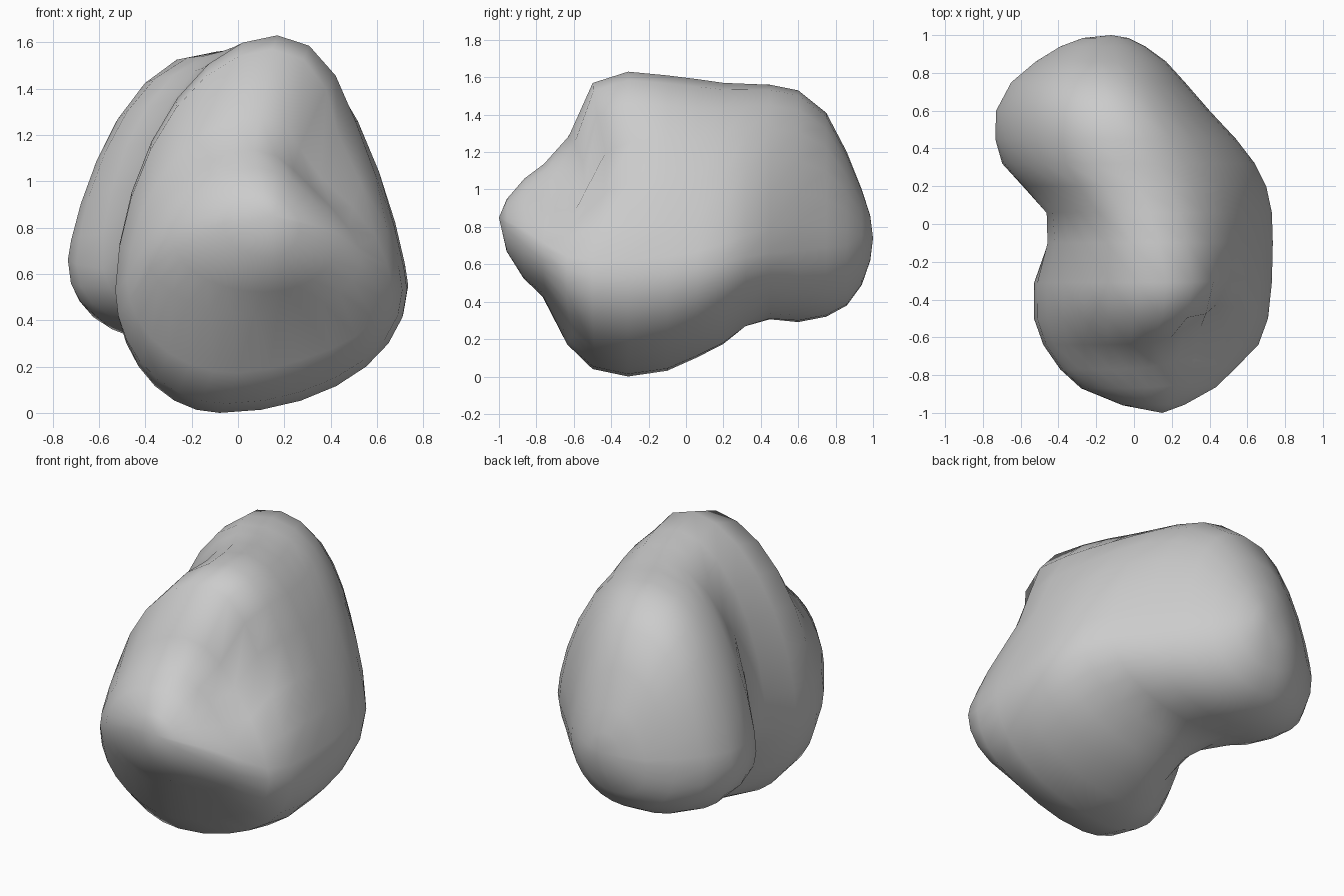
import bpy, bmesh, math
from mathutils import Vector

# Cross-sections along y: y, x_left, x_right, z_low, z_high, x_of_top, x_of_bottom, z_of_sides
SECTIONS = [
    (-0.96, -0.06, 0.27, 0.67, 0.95, 0.11, 0.15, 0.82),
    (-0.87, -0.28, 0.44, 0.52, 1.06, 0.09, 0.12, 0.76),
    (-0.77, -0.39, 0.54, 0.42, 1.14, 0.08, 0.08, 0.68),
    (-0.64, -0.48, 0.66, 0.17, 1.29, 0.11, 0.00, 0.58),
    (-0.50, -0.53, 0.71, 0.04, 1.57, 0.15, -0.05, 0.53),
    (-0.31, -0.53, 0.73, 0.00, 1.63, 0.17, -0.08, 0.53),
    (-0.10, -0.475, 0.735, 0.03, 1.61, 0.13, -0.06, 0.55),
    (0.06, -0.48, 0.73, 0.10, 1.59, 0.08, 0.00, 0.58),
    (0.20, -0.60, 0.70, 0.17, 1.57, 0.02, 0.00, 0.61),
    (0.32, -0.70, 0.64, 0.26, 1.565, -0.04, -0.08, 0.64),
    (0.45, -0.735, 0.54, 0.30, 1.56, -0.09, -0.14, 0.66),
    (0.60, -0.73, 0.40, 0.29, 1.53, -0.13, -0.17, 0.67),
    (0.75, -0.65, 0.27, 0.32, 1.41, -0.16, -0.18, 0.69),
    (0.86, -0.52, 0.17, 0.38, 1.20, -0.17, -0.18, 0.70),
    (0.94, -0.39, 0.06, 0.49, 1.00, -0.17, -0.17, 0.71),
    (0.985, -0.27, -0.03, 0.62, 0.86, -0.14, -0.14, 0.73),
]
# Soft dents: centre, radius, push
DENTS = [
    ((0.43, -0.58, 1.10), 0.26, (-0.12, 0.11, -0.04)),
    ((-0.38, 0.14, 0.36), 0.24, (0.11, -0.03, 0.09)),
    ((0.30, -0.70, 0.28), 0.22, (-0.02, 0.04, 0.02)),
]
SEGMENTS = 28


def blend(y, y0, y1, a, b):
    t = min(max((y - y0) / (y1 - y0), 0), 1)
    return a + (b - a) * t


def section_point(s, angle):
    """Point on a section made of four rounded quarter arcs, with dents."""
    y, xl, xr, zl, zh, xt, xb, zs = s
    c, d = math.cos(angle), math.sin(angle)
    upper, right = d >= 0, c >= 0
    if upper and right:
        a, b = 2.15, blend(y, 0.1, 0.5, 1.23, 1.65)
    elif upper:
        a, b = blend(y, -0.3, 0.1, 1.95, 2.3), blend(y, 0.15, 0.45, 1.75, 1.27)
    elif right:
        a = b = 2.0
    else:
        a = b = blend(y, 0.2, 0.4, 2.0, 2.4)
    u, v = abs(c) ** (2 / a), abs(d) ** (2 / b)
    x0 = xt if upper else xb
    p = Vector((x0 + ((xr if right else xl) - x0) * u, y,
                zs + ((zh if upper else zl) - zs) * v))
    shift = Vector()
    for centre, radius, push in DENTS:
        r = (p - Vector(centre)).length / radius
        shift += Vector(push) * math.exp(-r * r)
    return p + shift


# Boulder body: skin the sections and close both ends
bm = bmesh.new()
rings = [[bm.verts.new(section_point(s, 2 * math.pi * i / SEGMENTS))
          for i in range(SEGMENTS)] for s in SECTIONS]
front = bm.verts.new((0.15, -1.0, 0.85))
back = bm.verts.new((-0.12, 1.0, 0.74))
for i in range(SEGMENTS):
    j = (i + 1) % SEGMENTS
    for a, b in zip(rings, rings[1:]):
        bm.faces.new((a[i], a[j], b[j], b[i]))
    bm.faces.new((front, rings[0][j], rings[0][i]))
    bm.faces.new((back, rings[-1][i], rings[-1][j]))
bmesh.ops.recalc_face_normals(bm, faces=bm.faces)
for f in bm.faces:
    f.smooth = True

mesh = bpy.data.meshes.new("boulder")
bm.to_mesh(mesh)
bm.free()
boulder = bpy.data.objects.new("boulder", mesh)
bpy.context.collection.objects.link(boulder)
